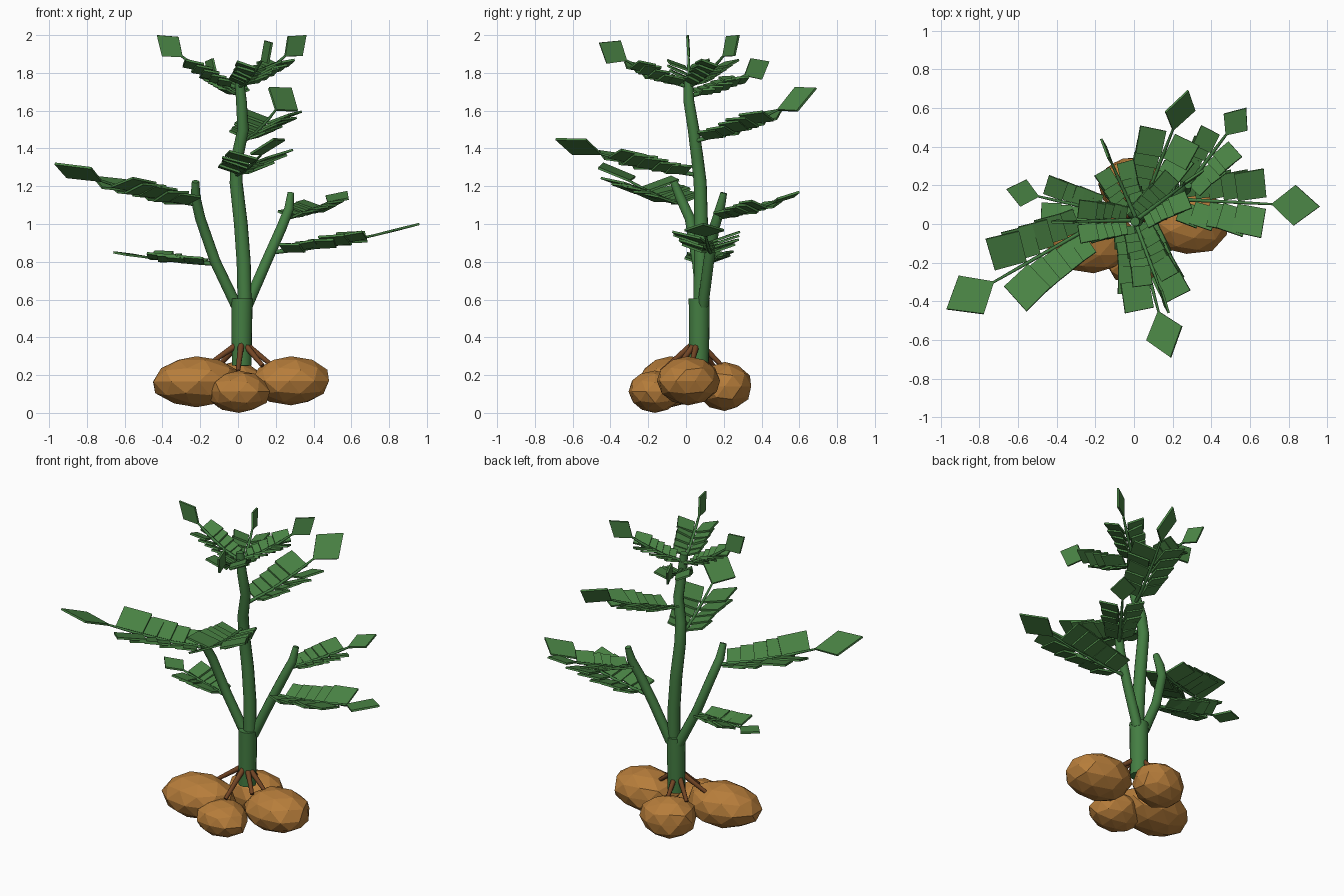
import bpy, bmesh, math, random
from mathutils import Vector, Matrix

if "Cube" in bpy.data.objects:
    bpy.data.objects.remove(bpy.data.objects["Cube"])

random.seed(4)


def material(name, rgb):
    m = bpy.data.materials.new(name)
    m.diffuse_color = (*rgb, 1)
    m.use_nodes = True
    m.node_tree.nodes["Principled BSDF"].inputs["Base Color"].default_value = m.diffuse_color
    return m


LEAF = material("leaf green", (0.07, 0.235, 0.06))
STEM = material("stem green", (0.058, 0.208, 0.055))
TUBER = material("tuber tan", (0.47, 0.205, 0.043))
ROOT = material("root brown", (0.17, 0.06, 0.018))
UP = Vector((0, 0, 1))


def finish(bm, name, *mats):
    bmesh.ops.recalc_face_normals(bm, faces=bm.faces)
    me = bpy.data.meshes.new(name)
    bm.to_mesh(me)
    bm.free()
    for m in mats:
        me.materials.append(m)
    ob = bpy.data.objects.new(name, me)
    bpy.context.collection.objects.link(ob)
    return ob


def tube(bm, pts, radii, sides=10, mat=0):
    """Capped tube through points with a radius at each one."""
    pts = [Vector(p) for p in pts]
    rings = []
    for i, p in enumerate(pts):
        d = (pts[min(i + 1, len(pts) - 1)] - pts[max(i - 1, 0)]).normalized()
        u = d.cross(Vector((0.31, 0.95, 0.02))).normalized()
        v = d.cross(u)
        rings.append([bm.verts.new(p + radii[i] * (u * math.cos(a) + v * math.sin(a)))
                      for a in (2 * math.pi * k / sides for k in range(sides))])
    for a, b in zip(rings, rings[1:]):
        for k in range(sides):
            f = bm.faces.new((a[k], a[(k + 1) % sides], b[(k + 1) % sides], b[k]))
            f.smooth, f.material_index = True, mat
    for r in (rings[0], rings[-1]):
        bm.faces.new(r).material_index = mat


def leaflet(bm, base, d, n, length, width, thick=0.012):
    """Thin diamond plate, one corner at its base and one at its tip."""
    d = d.normalized()
    side = d.cross(n).normalized()
    n = side.cross(d).normalized()
    outline = [base, base + d * length * 0.48 + side * width / 2,
               base + d * length, base + d * length * 0.48 - side * width / 2]
    top = [bm.verts.new(p + n * thick / 2) for p in outline]
    bot = [bm.verts.new(p - n * thick / 2) for p in outline]
    bm.faces.new(top)
    bm.faces.new(bot[::-1])
    for k in range(4):
        j = (k + 1) % 4
        bm.faces.new((top[k], bot[k], bot[j], top[j]))


def leaf(name, base, tip, roll=0.0, pairs=5):
    """Compound leaf: stalk, paired leaflets and one rolled end leaflet."""
    base, tip = Vector(base), Vector(tip)
    span = tip - base

    def at(t):
        return Vector((base.x + span.x * t, base.y + span.y * t,
                       base.z + span.z * t ** 1.4))
    bm = bmesh.new()
    size = span.length * 0.33
    # end leaflet
    start = at(0.68)
    d = (tip - start).normalized()
    n = Matrix.Rotation(math.radians(roll), 3, d) @ d.cross(UP).cross(d)
    leaflet(bm, start, d, n, (tip - start).length, size * 0.8)
    # side leaflets, raised in a shallow V and growing towards the tip
    flat = Vector((span.x, span.y, span.z * 0.5)).normalized()
    side = flat.cross(UP).normalized()
    for i in range(pairs):
        f = i / (pairs - 1)
        for s in (1, -1):
            a = math.radians(53 + random.uniform(-6, 6))
            d = flat * math.cos(a) + side * s * math.sin(a) + UP * random.uniform(0.16, 0.26)
            n = (UP - side * s * 0.3
                 + Vector((random.uniform(-.1, .1), random.uniform(-.1, .1), 0)))
            k = size * (0.62 + 0.22 * f)
            leaflet(bm, at(0.08 + 0.37 * f) + d * 0.01, d, n, k, k * 0.95)
    # stalk
    ts = (0, 0.25, 0.5, 0.72)
    tube(bm, [at(t) for t in ts], (0.012, 0.01, 0.009, 0.006), 6, 1)
    finish(bm, name, LEAF, STEM)


# Stems
for name, pts, radii in (
    ("trunk", [(.02, .068, .25), (.02, .07, .42), (.022, .07, .605)], (.053, .055, .057)),
    ("main_stem", [(.035, .075, .58), (.03, .08, .8), (.015, .08, 1.0), (-.01, .075, 1.22),
                   (-.005, .06, 1.35), (.027, .04, 1.5), (.018, .015, 1.65), (.005, .012, 1.78)],
     (.038, .038, .037, .035, .033, .031, .029, .024)),
    ("left_stem", [(-.01, .085, .57), (-.12, .06, .8), (-.2, .02, 1.03), (-.225, -.03, 1.14),
                   (-.225, -.065, 1.225)], (.03, .029, .028, .027, .02)),
    ("right_stem", [(.05, .09, .57), (.15, .12, .8), (.23, .15, .98), (.27, .18, 1.08),
                    (.28, .2, 1.165)], (.03, .029, .028, .026, .018)),
):
    bm = bmesh.new()
    tube(bm, pts, radii, 12)
    finish(bm, name, STEM)

# Leaves: base, tip, roll of the end leaflet
for i, (b, t, roll) in enumerate((
    ((-.2, 0, 1.1), (-.97, -.44, 1.32), 12),
    ((-.01, .06, 1.26), (.19, -.69, 1.45), 22),
    ((-.13, .06, .79), (-.66, .18, .85), 0),
    ((.25, .16, 1.03), (.58, .6, 1.17), 5),
    ((.18, .13, .85), (.96, .09, 1.0), 0),
    ((.03, .05, 1.44), (.28, .69, 1.72), 45),
    ((.01, .02, 1.73), (.36, .28, 2.0), 85),
    ((.0, .02, 1.72), (-.43, .01, 2.0), 85),
    ((.01, .03, 1.68), (-.17, .44, 1.86), 85),
    ((.01, .0, 1.73), (.18, -.46, 1.96), 85),
)):
    leaf(f"leaf_{i + 1}", b, t, roll)

# Tubers: centre, half sizes, turn about z
tubers = (((-.22, -.08, .165), (.235, .17, .135), 4),
          ((.28, .01, .17), (.215, .168, .13), -3),
          ((.005, -.165, .112), (.165, .145, .112), 0),
          ((-.02, .205, .14), (.175, .145, .13), 15))
for i, (c, s, turn) in enumerate(tubers):
    bm = bmesh.new()
    bmesh.ops.create_icosphere(bm, subdivisions=2, radius=1)
    rot = Matrix.Rotation(math.radians(turn), 3, 'Z')
    for v in bm.verts:
        k = random.uniform(0.93, 1.05)
        p = rot @ Vector((v.co.x * s[0] * k, v.co.y * s[1] * k, v.co.z * s[2]))
        v.co = p + Vector(c)
    finish(bm, f"tuber_{i + 1}", TUBER)

# Roots from the trunk foot to the tubers
bm = bmesh.new()
for end in ((-.15, .01, .26), (.17, .03, .26), (.0, -.13, .22), (.0, .19, .25),
            (-.11, .15, .24), (.13, -.04, .25)):
    e = Vector(end)
    s = Vector((.02, .06, .365)).lerp(Vector((e.x, e.y, .365)), 0.12)
    tube(bm, [s, s.lerp(e, 0.5), e], (.018, .015, .012), 7)
finish(bm, "roots", ROOT)
